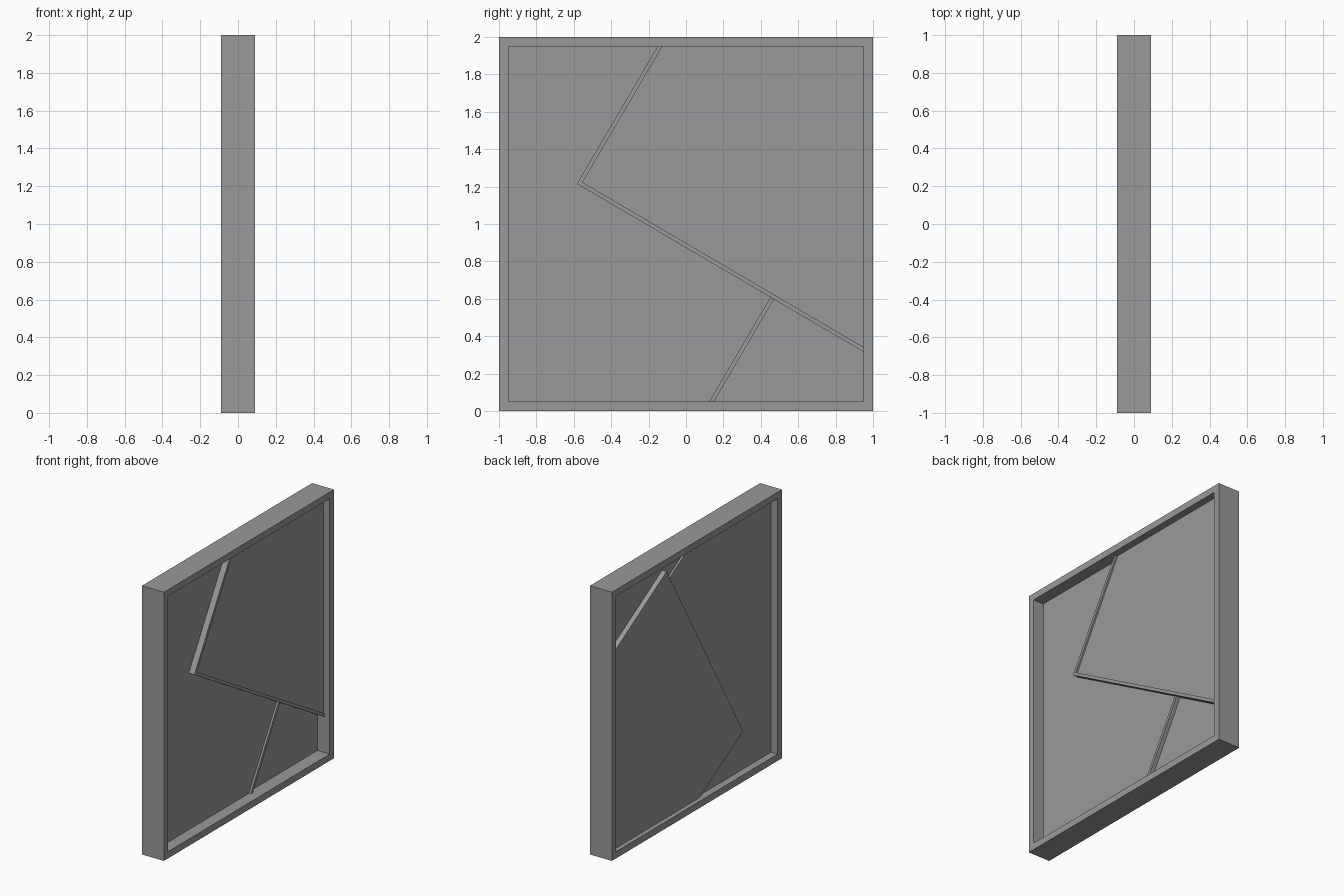
import bpy, bmesh, math
from mathutils import Vector

if "Cube" in bpy.data.objects:
    bpy.data.objects.remove(bpy.data.objects["Cube"])

IN = 0.95                                   # half size of the frame opening
ANG = math.radians(30.4)
U = Vector((0, math.cos(ANG), -math.sin(ANG)))   # along the shallow diagonal
V = Vector((0, math.sin(ANG), math.cos(ANG)))    # across it

grey = bpy.data.materials.new("dark_grey")
grey.diffuse_color = (0.32, 0.32, 0.32, 1)
grey.use_nodes = True
grey.node_tree.nodes["Principled BSDF"].inputs["Base Color"].default_value = grey.diffuse_color


def box(bm, lo, hi):
    verts = bmesh.ops.create_cube(bm, size=1)["verts"]
    for v in verts:
        v.co = Vector([(a + b) / 2 + c * (b - a) for a, b, c in zip(lo, hi, v.co)])


def finish(name, bm):
    bmesh.ops.recalc_face_normals(bm, faces=bm.faces[:])
    me = bpy.data.meshes.new(name)
    bm.to_mesh(me)
    bm.free()
    me.materials.append(grey)
    ob = bpy.data.objects.new(name, me)
    bpy.context.collection.objects.link(ob)
    return ob


def slab(name, x0, x1, corner=(0, 0), cuts=()):
    """Sheet filling the opening, trimmed by (axis, sign, offset) half planes."""
    bm = bmesh.new()
    box(bm, (x0, -IN, 1 - IN), (x1, IN, 1 + IN))
    p = Vector((0, *corner))
    for axis, sign, off in cuts:
        res = bmesh.ops.bisect_plane(
            bm, geom=bm.verts[:] + bm.edges[:] + bm.faces[:],
            plane_co=p + axis * off, plane_no=-axis * sign, clear_outer=True)
        edges = [e for e in res["geom_cut"] if isinstance(e, bmesh.types.BMEdge)]
        bmesh.ops.edgeloop_fill(bm, edges=edges)
    return finish(name, bm)


# Square frame: profile loops bridged into a hollow ring
bm = bmesh.new()
loops = []
for x, r in ((-0.09, 1), (0.09, 1), (0.09, IN), (-0.09, IN)):
    loops.append([bm.verts.new((x, a * r, 1 + b * r))
                  for a, b in ((-1, -1), (1, -1), (1, 1), (-1, 1))])
for i in range(4):
    a, b = loops[i], loops[(i + 1) % 4]
    for j in range(4):
        k = (j + 1) % 4
        bm.faces.new((a[j], a[k], b[k], b[j]))
finish("frame", bm)

# Backing sheet in the middle
BACK, FRONT = -0.02, -0.012
slab("backing_sheet", BACK, FRONT)

# Right side: stepped sheets with thin ribs along their edges
P = (-0.583, 1.215)
W = 0.022
R = 1.199                                   # lower rib position along U
slab("left_sheet", FRONT, 0.003, P, ((U, -1, R),))
slab("raised_panel", FRONT, 0.037, P, ((U, 1, W), (V, 1, W)))
slab("steep_rib", FRONT, 0.049, P, ((U, 1, 0), (U, -1, W), (V, 1, 0)))
slab("diagonal_rib", FRONT, 0.049, P, ((V, 1, 0), (V, -1, W), (U, 1, W)))
slab("lower_rib", FRONT, 0.018, P, ((U, 1, R), (U, -1, R + W), (V, -1, 0)))

# Left side: two overlapping tilted sheets
slab("rear_low_sheet", -0.035, BACK, (0.077, 1.90), ((V, -1, 0),))
slab("rear_high_sheet", -0.057, BACK, (-0.59, 0.35),
     ((U, 1, 0), (V, 1, 0), (V, -1, 1.775)))
